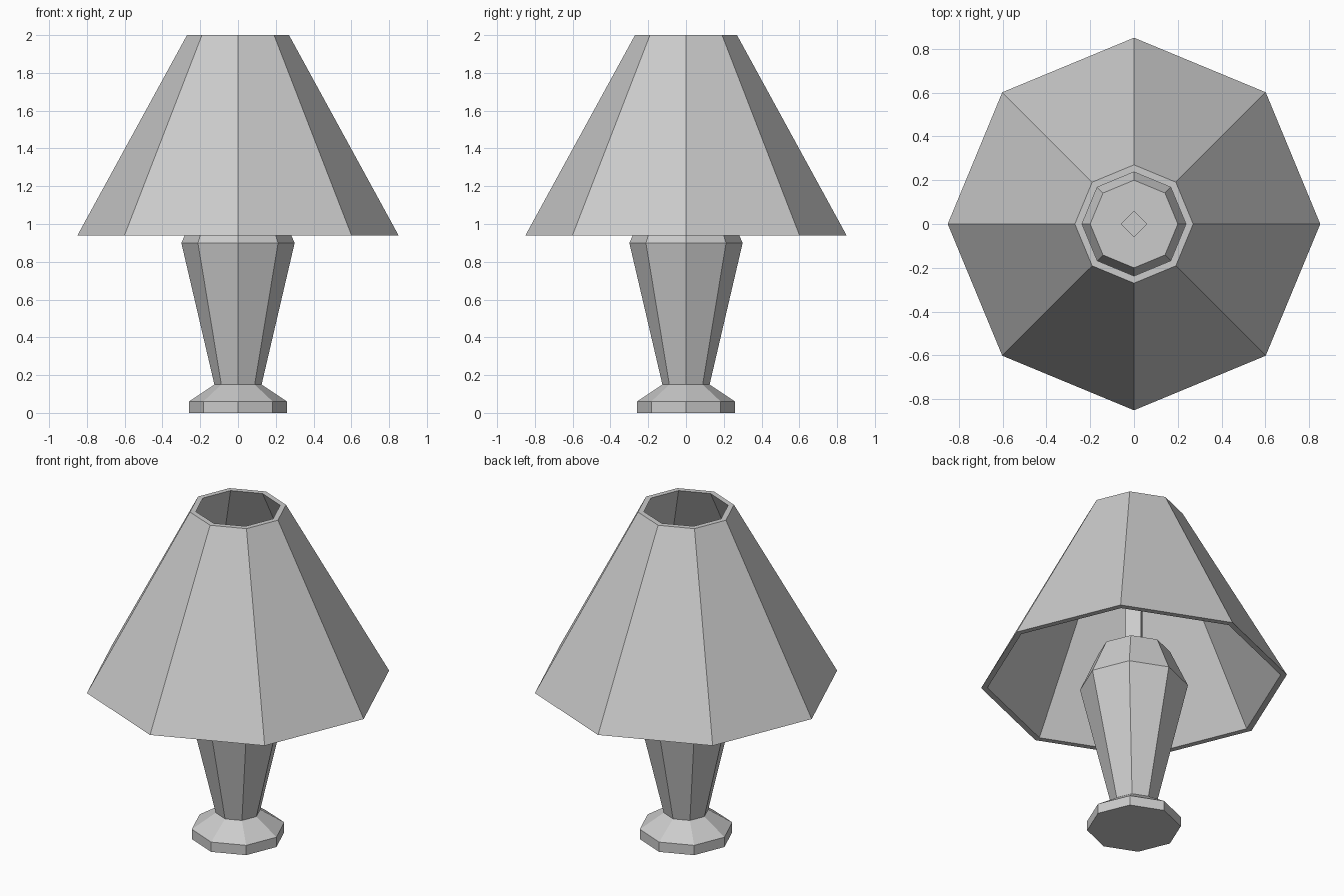
import bpy, bmesh
from math import cos, sin, tau

if "Cube" in bpy.data.objects:
    bpy.data.objects.remove(bpy.data.objects["Cube"])


def lathe(name, profile, sides, closed=False):
    """Spin (radius, z) points into a faceted solid with corners on the axes."""
    bm = bmesh.new()
    rings = [[bm.verts.new((r * cos(tau * i / sides), r * sin(tau * i / sides), z))
              for i in range(sides)] for r, z in profile]
    pairs = list(zip(rings, rings[1:]))
    if closed:
        pairs.append((rings[-1], rings[0]))
    else:
        bm.faces.new(rings[0][::-1])
        bm.faces.new(rings[-1])
    for a, b in pairs:
        for i in range(sides):
            j = (i + 1) % sides
            bm.faces.new((a[i], a[j], b[j], b[i]))
    bmesh.ops.recalc_face_normals(bm, faces=bm.faces)
    mesh = bpy.data.meshes.new(name)
    bm.to_mesh(mesh)
    bm.free()
    obj = bpy.data.objects.new(name, mesh)
    bpy.context.collection.objects.link(obj)
    return obj


# Foot and vase-shaped body
lathe("lamp_body", [(0.26, 0), (0.26, 0.06), (0.125, 0.15), (0.30, 0.90), (0.20, 1.12)], 8)

# Square post rising out of the body
lathe("lamp_post", [(0.06, 1.12), (0.06, 1.5)], 4)

# Hollow shade, open at top and bottom
lathe("lamp_shade", [(0.85, 0.94), (0.27, 2.0), (0.237, 2.0), (0.815, 0.94)], 8, closed=True)
